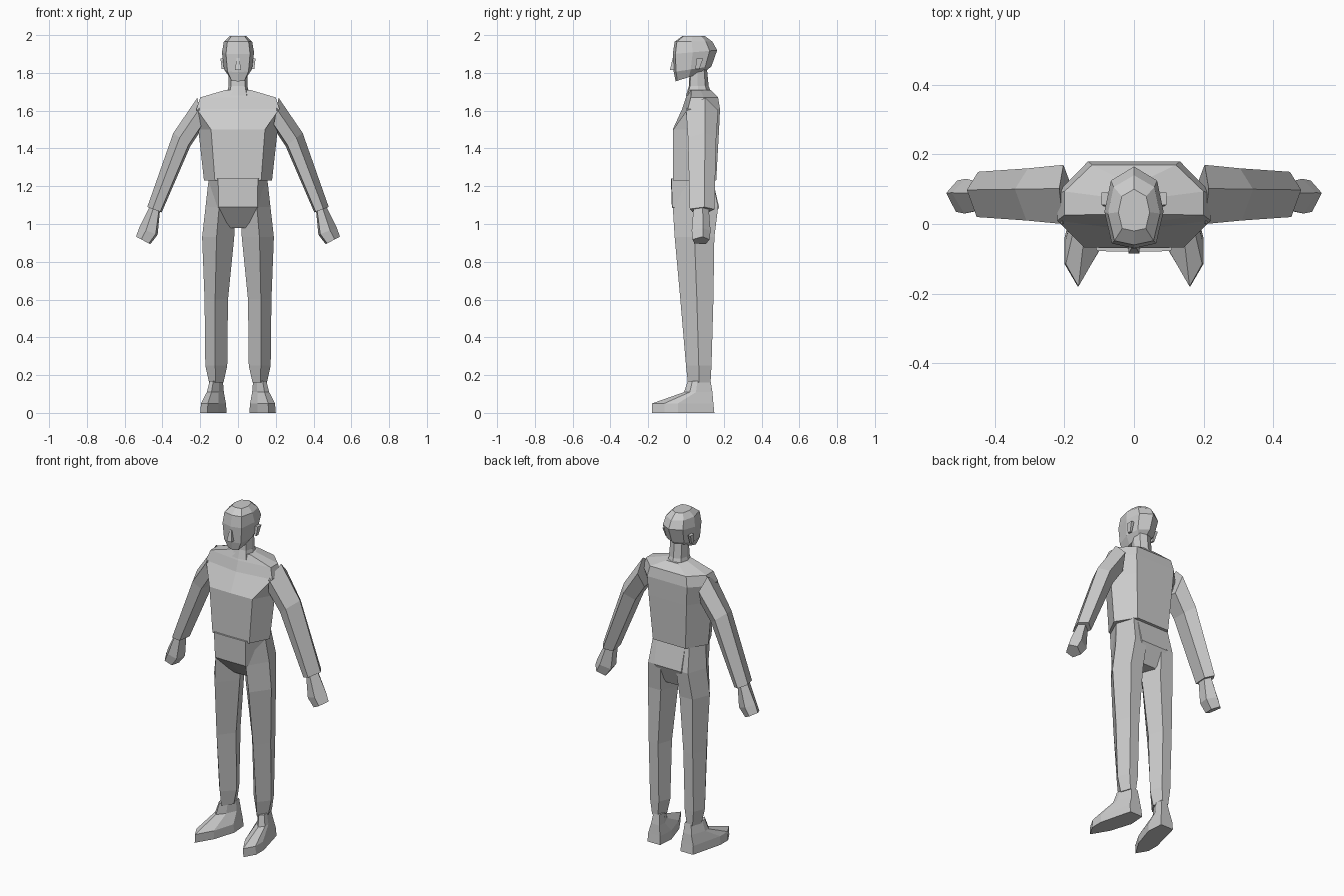
import bpy
import bmesh
from math import cos, sin, radians

cube = bpy.data.objects.get("Cube")
if cube:
    bpy.data.objects.remove(cube)

grey = bpy.data.materials.new("plain grey")
grey.use_nodes = True
colour = (0.6, 0.6, 0.6, 1)
grey.diffuse_color = colour
grey.node_tree.nodes["Principled BSDF"].inputs["Base Color"].default_value = colour


def ring(section, z, width, front, back, x=0, angle=0, slope=0):
    """Place a section: u runs across the part, v runs from front to back."""
    across, rise = cos(radians(angle)), sin(radians(angle))
    return [(x + u * width * across,
             front + (back - front) * v,
             z + u * width * rise + slope * v) for u, v in section]


def symmetric(half):
    """Complete a right-hand half section around the middle line."""
    return half + [(-u, v) for u, v in reversed(half) if u > 0]


def loft(name, rings, mirrored=False):
    """Skin a stack of rings, cap both ends and optionally mirror the part."""
    bm = bmesh.new()
    stack = [[bm.verts.new(p) for p in points] for points in rings]
    for low, high in zip(stack, stack[1:]):
        for i in range(len(low)):
            j = (i + 1) % len(low)
            bm.faces.new((low[i], low[j], high[j], high[i]))
    bm.faces.new(stack[0][::-1])
    bm.faces.new(stack[-1])
    bmesh.ops.recalc_face_normals(bm, faces=bm.faces)
    mesh = bpy.data.meshes.new(name)
    bm.to_mesh(mesh)
    bm.free()
    mesh.materials.append(grey)
    part = bpy.data.objects.new(name, mesh)
    bpy.context.collection.objects.link(part)
    if mirrored:
        part.modifiers.new("mirror", 'MIRROR')
    return part


# Cross-sections shared by the parts
chest = symmetric([(0, 0), (.68, .01), (1, .5), (.6, 1), (0, 1)])
yoke = symmetric([(0, 0), (1, .15), (1, .55), (.6, 1), (0, 1)])
skull = symmetric([(0, 0), (.75, .06), (1, .45), (.78, .83), (0, 1)])
limb = [(.1, 0), (1, .5), (.5, 1), (-.5, 1), (-1, .5)]
sleeve = [(1, .6), (.3, 0), (-.7, .1), (-.9, .75), (.2, 1)]
sole = [(.45, 0), (1, .2), (1, .42), (.3, 1), (-.9, 1), (-1, .7), (-.4, .3)]
box = [(-1, 0), (1, 0), (1, 1), (-1, 1)]

# Shirt with sloping shoulders
loft("shirt", [
    ring(chest, 1.23, .18, -.07, .16),
    ring(chest, 1.5, .21, -.07, .175),
    ring(yoke, 1.61, .22, -.02, .18),
    ring(yoke, 1.67, .2, .0, .17),
    ring(yoke, 1.71, .065, .01, .13),
])

# Hips narrowing to the crotch
loft("hips", [
    ring(chest, 1.24, .155, -.08, .14),
    ring(chest, 1.09, .15, -.075, .175),
    ring(chest, .98, .07, .02, .13),
])

# Trouser legs
loft("trouser_legs", [
    ring(limb, 1.24, .07, -.07, .14, x=.085),
    ring(limb, 1.09, .08, -.07, .17, x=.092),
    ring(limb, .93, .085, -.06, .15, x=.105),
    ring(limb, .6, .062, -.03, .145, x=.115),
    ring(limb, .25, .058, .0, .135, x=.115),
    ring(limb, .16, .038, .01, .13, x=.115),
], mirrored=True)

# Shoes with pointed toes
loft("shoes", [
    ring(sole, .17, .035, .01, .13, x=.115),
    ring(sole, .11, .045, -.01, .14, x=.12),
    ring(sole, .05, .066, -.18, .145, x=.13),
    ring(sole, 0, .07, -.18, .15, x=.13),
], mirrored=True)

# Sleeves, bent slightly at the elbow
loft("sleeves", [
    ring(sleeve, 1.585, .085, .0, .17, x=.2, angle=80),
    ring(sleeve, 1.445, .06, .01, .16, x=.295, angle=38),
    ring(sleeve, 1.075, .043, .02, .15, x=.44, angle=20),
], mirrored=True)

# Closed hands
loft("hands", [
    ring(sleeve, 1.085, .03, .04, .12, x=.438, angle=20),
    ring(sleeve, .96, .055, .03, .13, x=.472, angle=20),
    ring(sleeve, .912, .045, .035, .125, x=.5, angle=28),
], mirrored=True)

# Neck and head
loft("neck", [
    ring(skull, 1.68, .062, .0, .14),
    ring(skull, 1.73, .05, .015, .12),
    ring(skull, 1.83, .05, .02, .11),
])
loft("head", [
    ring(skull, 1.755, .045, -.055, .1, slope=.05),
    ring(skull, 1.805, .074, -.065, .135, slope=.03),
    ring(skull, 1.9, .085, -.07, .165, slope=.02),
    ring(skull, 1.965, .075, -.06, .14),
    ring(skull, 1.995, .045, -.02, .1),
])

# Nose wedge and ears
loft("nose", [
    ring(box, 1.815, .016, -.085, -.05),
    ring(box, 1.88, .007, -.07, -.05),
])
loft("ears", [
    ring(box, 1.82, .006, .05, .07, x=.08),
    ring(box, 1.875, .009, .055, .09, x=.084),
], mirrored=True)
